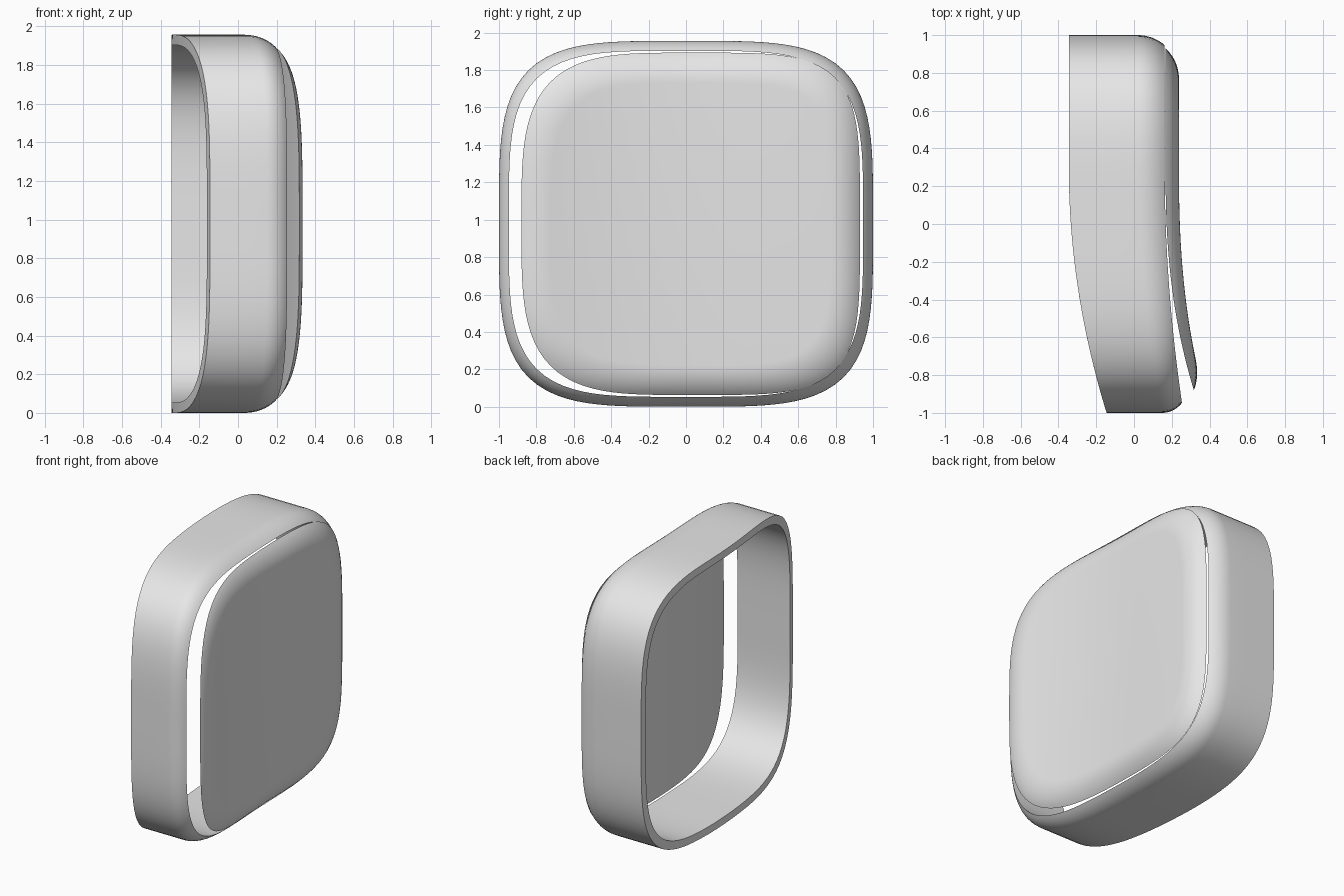
import bpy, bmesh
from math import sin, cos, pi, acos, copysign

cube = bpy.data.objects.get("Cube")
if cube:
    bpy.data.objects.remove(cube, do_unlink=True)

N = 128               # points around each outline
MID_Z = 0.978         # height of the centre
ARC_X, ARC_R = 0.02, 0.218   # start and radius of the rounded front edge

grey = bpy.data.materials.new("light_grey")
grey.use_nodes = True
COLOUR = (0.8, 0.8, 0.8, 1)
grey.diffuse_color = COLOUR
grey.node_tree.nodes["Principled BSDF"].inputs["Base Color"].default_value = COLOUR


def outline(half_y, half_z, mid_y=0, soft=4, tight=4):
    """Rounded square; 'tight' is the corner power at +y, 'soft' at -y."""
    points = []
    for i in range(N):
        c, s = cos(2 * pi * i / N), sin(2 * pi * i / N)
        power = tight if c > 0 else soft
        r = (abs(c) ** power + abs(s) ** power) ** (-1 / power)
        points.append((mid_y + half_y * r * c, MID_Z + half_z * r * s))
    return points


def sweep(y, power):
    """Growth of the sideways bend towards -y."""
    return max(0, (0.3 - y) / 1.3) ** power


def bend_frame(x, y):
    amount = 0.2 - 0.1 * (x + 0.345) / 0.505
    return x + amount * sweep(y, 2)


def bend_panel(x, y):
    amount = 0.19 - 0.03 * (x - 0.165) / 0.073
    return x + amount * sweep(y, 2.4)


def add_layer(bm, x, points, bend):
    return [bm.verts.new((bend(x, y), y, z)) for y, z in points]


def bridge(bm, a, b):
    for i in range(N):
        j = (i + 1) % N
        bm.faces.new((a[i], a[j], b[j], b[i]))


def cap(bm, loop):
    """Fill with strips running straight up, so the bend stays clean."""
    for i in range(N // 2):
        corners = [loop[i], loop[i + 1], loop[(N - i - 1) % N], loop[(N - i) % N]]
        bm.faces.new(list(dict.fromkeys(corners)))


def finish(bm, name):
    bmesh.ops.recalc_face_normals(bm, faces=bm.faces)
    mesh = bpy.data.meshes.new(name)
    bm.to_mesh(mesh)
    bm.free()
    obj = bpy.data.objects.new(name, mesh)
    bpy.context.collection.objects.link(obj)
    mesh.materials.append(grey)
    bpy.ops.object.select_all(action="DESELECT")
    obj.select_set(True)
    bpy.context.view_layer.objects.active = obj
    bpy.ops.object.shade_smooth_by_angle(angle=pi / 6)


# Frame: a hollow band whose front edge curls inward
WALL = 0.053
profile = [(0, -0.345), (0, -0.1)]
end = acos(1 - WALL / ARC_R)
for k in range(9):
    a = end * k / 8
    profile.append((ARC_R * (1 - cos(a)), ARC_X + ARC_R * sin(a)))
profile.append((WALL, -0.345))
bm = bmesh.new()
layers = [add_layer(bm, x, outline(1 - inset, MID_Z - inset), bend_frame)
          for inset, x in profile]
for k in range(len(layers)):
    bridge(bm, layers[k - 1], layers[k])
finish(bm, "frame")

# Panel: a solid plate with a domed edge, flaring away from the frame at -y
bm = bmesh.new()
start = 0.74
layers = []
for k in range(11):
    a = start + (pi / 2 - start) * k / 10
    inset = ARC_R * (cos(start) - cos(a))
    points = outline(0.905 - inset, 0.915 - inset, 0.025, 3.7, 4.4)
    layers.append(add_layer(bm, ARC_X + ARC_R * sin(a), points, bend_panel))
for lower, upper in zip(layers, layers[1:]):
    bridge(bm, lower, upper)
cap(bm, layers[0])
cap(bm, layers[-1])
finish(bm, "panel")
